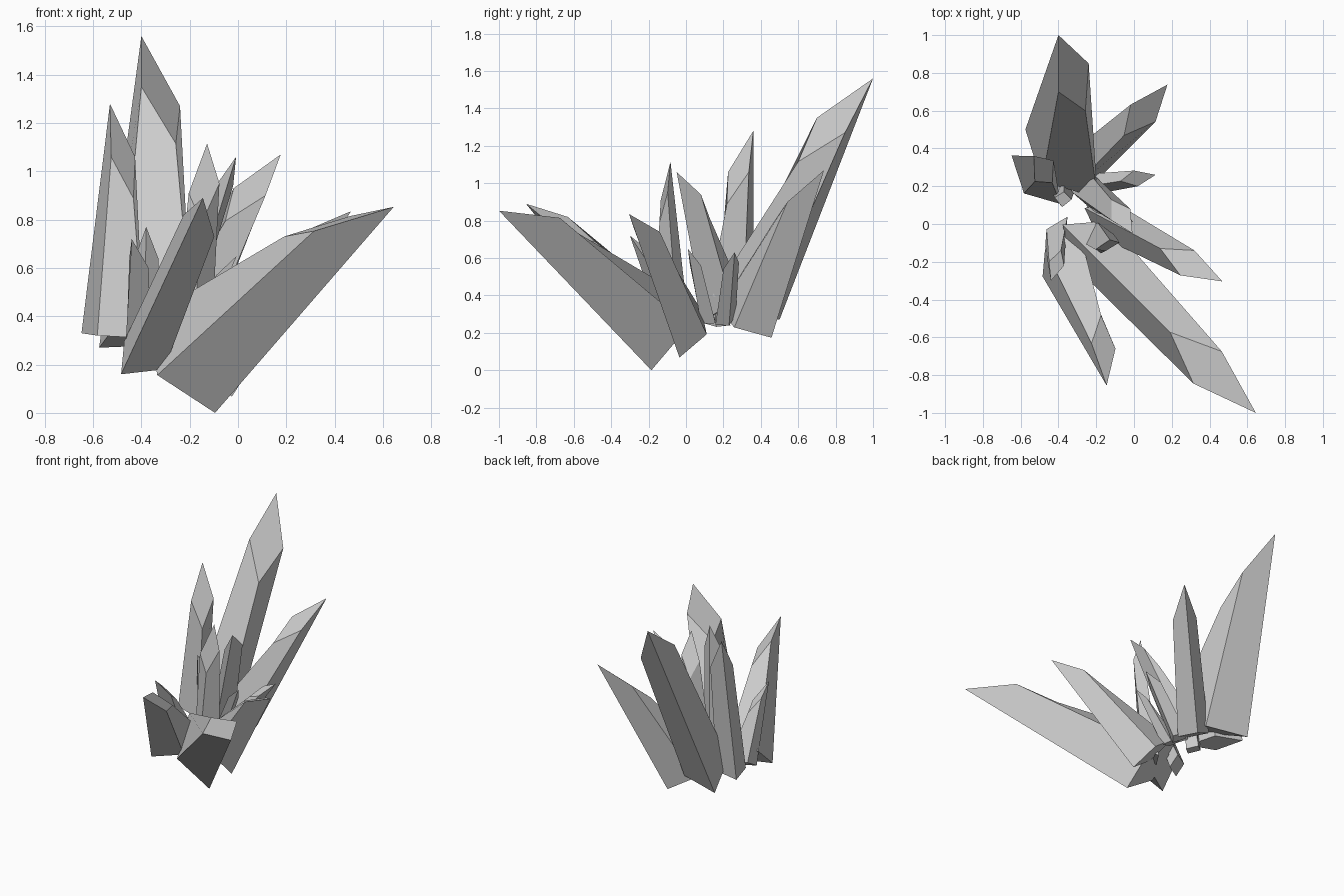
import bpy
import bmesh
from mathutils import Vector

# Remove the default cube only
default_cube = bpy.data.objects.get("Cube")
if default_cube:
    bpy.data.objects.remove(default_cube, do_unlink=True)

# One grey stone colour
stone_colour = (0.6, 0.6, 0.6, 1.0)
stone = bpy.data.materials.new("grey_stone")
stone.use_nodes = True
stone.diffuse_color = stone_colour
shader = next(n for n in stone.node_tree.nodes if n.type == 'BSDF_PRINCIPLED')
shader.inputs["Base Color"].default_value = stone_colour
shader.inputs["Roughness"].default_value = 0.8


def crystal(name, tip, right, left, foot):
    """Four-sided shard with a slanted top, flaring slightly towards its foot.

    tip is the highest corner, right and left are its neighbours on the
    slanted top, and foot is the bottom corner under the tip.
    """
    tip = Vector(tip)
    across_right = Vector(right) - tip
    across_left = Vector(left) - tip
    down = Vector(foot) - tip

    def corner(along_right, along_left, along_down):
        return (tip + across_right * along_right
                + across_left * along_left + down * along_down)

    mesh = bpy.data.meshes.new(name)
    bm = bmesh.new()
    top = [bm.verts.new(corner(*c)) for c in
           ((0, 0, 0), (1, 0, 0), (.89, .89, 0), (0, 1, 0))]
    base = [bm.verts.new(corner(*c)) for c in
            ((0, 0, 1), (1.45, .15, .64), (1.6, 1.6, .28), (.15, 1.45, .64))]
    bm.faces.new(top)
    bm.faces.new(base[::-1])
    for i in range(len(top)):
        j = (i + 1) % len(top)
        bm.faces.new((top[i], base[i], base[j], top[j]))
    bmesh.ops.recalc_face_normals(bm, faces=bm.faces[:])
    bm.to_mesh(mesh)
    bm.free()
    mesh.materials.append(stone)
    shard = bpy.data.objects.new(name, mesh)
    bpy.context.scene.collection.objects.link(shard)
    return shard


# Tall shards at the back
crystal("tall_back_crystal", tip=(-.4, 1, 1.56), right=(-.24, .85, 1.27),
        left=(-.4, .7, 1.35), foot=(-.575, .5, .27))
crystal("upright_side_crystal", tip=(-.53, .36, 1.28), right=(-.426, .336, 1.06),
        left=(-.525, .225, 1.06), foot=(-.648, .362, .33))
crystal("back_left_crystal", tip=(.177, .738, 1.07), right=(.114, .542, .9),
        left=(-.018, .632, .93), foot=(-.175, .457, .174))

# Leaning shards at the front
crystal("large_front_crystal", tip=(.645, -1, .853), right=(.315, -.845, .753),
        left=(.465, -.675, .815), foot=(-.095, -.185, 0))
crystal("front_left_crystal", tip=(.468, -.304, .835), right=(.246, -.272, .74),
        left=(.32, -.14, .74), foot=(-.025, -.035, .068))
crystal("front_right_crystal", tip=(-.145, -.855, .89), right=(-.225, -.632, .82),
        left=(-.098, -.66, .73), foot=(-.484, -.278, .16))

# Upright shards in the middle
crystal("middle_front_crystal", tip=(-.128, -.083, 1.115), right=(-.077, -.098, .95),
        left=(-.204, -.135, .91), foot=(-.2, .02, .2))
crystal("middle_back_crystal", tip=(-.008, -.05, 1.06), right=(-.12, .02, .9),
        left=(-.02, .08, .94), foot=(-.25, .1, .27))

# Small shards filling the gaps
crystal("small_left_crystal", tip=(.114, .26, .63), right=(.02, .2, .54),
        left=(0, .283, .575), foot=(-.15, .23, .24))
crystal("small_right_crystal", tip=(-.44, -.3, .72), right=(-.45, -.2, .64),
        left=(-.37, -.22, .6), foot=(-.47, -.12, .2))
crystal("small_upright_crystal", tip=(-.38, .09, .77), right=(-.42, .14, .66),
        left=(-.33, .13, .64), foot=(-.39, .1, .25))
crystal("small_middle_crystal", tip=(-.005, .01, .65), right=(-.09, .02, .57),
        left=(-.05, .08, .56), foot=(-.18, .08, .25))
